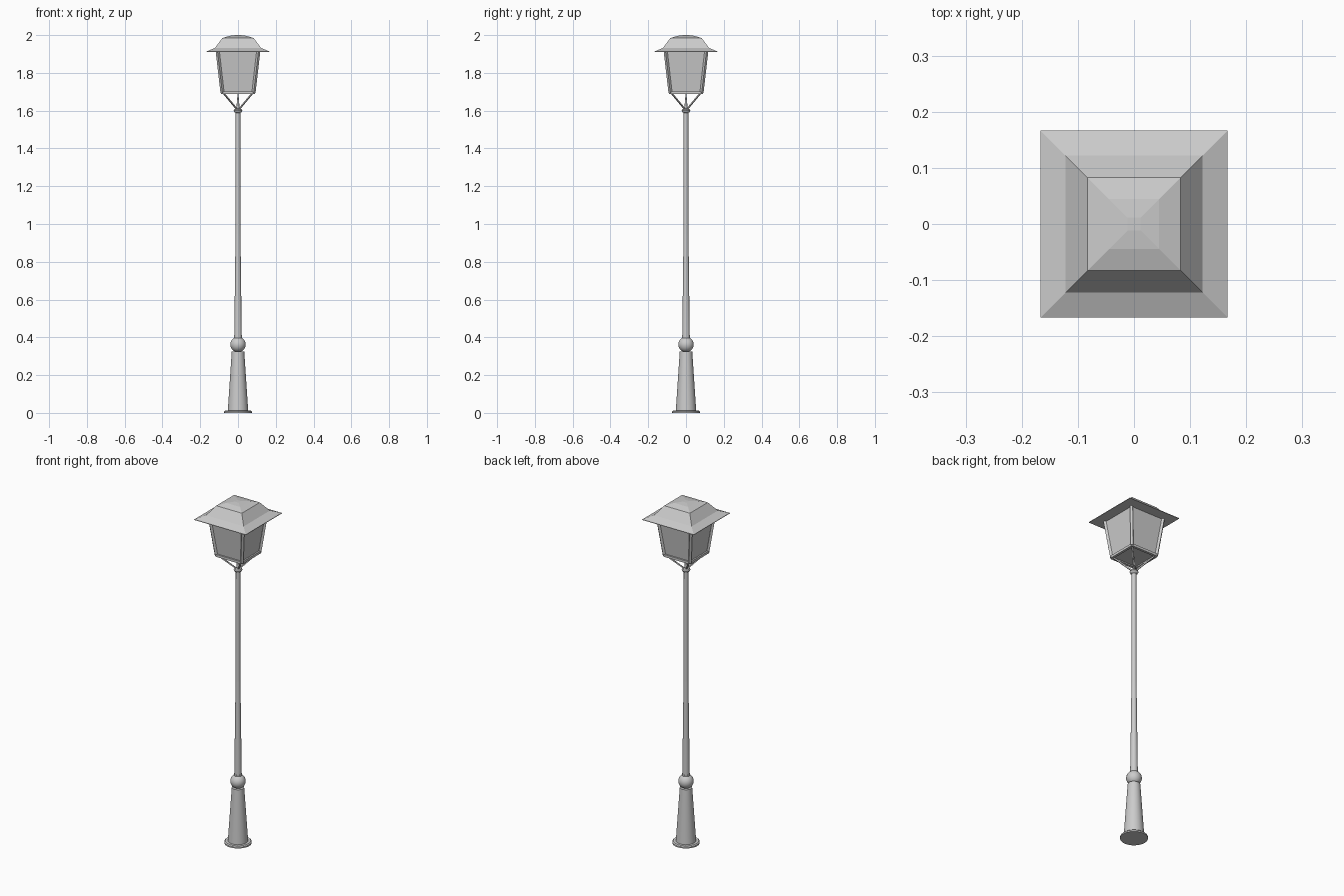
import bpy
import bmesh
from math import cos, sin, pi
from mathutils import Vector

if "Cube" in bpy.data.objects:
    bpy.data.objects.remove(bpy.data.objects["Cube"])


def make_material(name, grey):
    mat = bpy.data.materials.new(name)
    mat.use_nodes = True
    colour = (grey, grey, grey, 1)
    mat.diffuse_color = colour
    mat.node_tree.nodes["Principled BSDF"].inputs["Base Color"].default_value = colour
    return mat


metal = make_material("grey metal", 0.6)


def add_object(name, bm, smooth=True):
    bmesh.ops.recalc_face_normals(bm, faces=bm.faces)
    mesh = bpy.data.meshes.new(name)
    bm.to_mesh(mesh)
    bm.free()
    obj = bpy.data.objects.new(name, mesh)
    bpy.context.collection.objects.link(obj)
    mesh.materials.append(metal)
    if smooth:
        bpy.ops.object.select_all(action="DESELECT")
        obj.select_set(True)
        bpy.context.view_layer.objects.active = obj
        bpy.ops.object.shade_smooth_by_angle(angle=pi / 6)
    return obj


def loft(name, profile, sides, turn=0.0, stretch=1.0, smooth=True):
    """Stack closed rings of (radius, height) and cap both ends."""
    bm = bmesh.new()
    rings = []
    for r, z in profile:
        rings.append([bm.verts.new((r * stretch * cos(turn + 2 * pi * i / sides),
                                    r * stretch * sin(turn + 2 * pi * i / sides), z))
                      for i in range(sides)])
    for low, high in zip(rings, rings[1:]):
        for i in range(sides):
            j = (i + 1) % sides
            bm.faces.new((low[i], low[j], high[j], high[i]))
    bm.faces.new(rings[0])
    bm.faces.new(rings[-1])
    return add_object(name, bm, smooth)


def square_loft(name, profile, smooth=False):
    """Square rings whose radius is the half width."""
    return loft(name, profile, 4, pi / 4, 2 ** 0.5, smooth)


def bar(name, start, end, width):
    """Square bar between two points."""
    a, b = Vector(start), Vector(end)
    bm = bmesh.new()
    bmesh.ops.create_cube(bm, size=1)
    bmesh.ops.scale(bm, vec=(width, width, (b - a).length), verts=bm.verts)
    obj = add_object(name, bm, False)
    obj.location = (a + b) / 2
    obj.rotation_euler = (b - a).to_track_quat("Z", "Y").to_euler()
    return obj


# Post
loft("base_plate", [(0.073, 0), (0.073, 0.008), (0.068, 0.013)], 32)
loft("base_column", [(0.054, 0.012), (0.033, 0.325)], 32)
ball = [(0.041 * sin(pi * k / 16), 0.362 - 0.041 * cos(pi * k / 16)) for k in range(1, 16)]
loft("post_ball", ball, 32)
loft("ball_collar", [(0.022, 0.395), (0.022, 0.404)], 32)
loft("lower_post", [(0.020, 0.40), (0.013, 0.95)], 24)
loft("upper_post", [(0.013, 0.95), (0.012, 1.60)], 24)
loft("top_ring", [(0.013, 1.588), (0.020, 1.593), (0.023, 1.60), (0.020, 1.607), (0.010, 1.612)], 24)
loft("centre_spike", [(0.008, 1.61), (0.006, 1.65), (0.002, 1.69)], 12)

# Lantern body
BOTTOM, TOP = 1.695, 1.912
LOW, HIGH = 0.083, 0.108
square_loft("lantern_floor", [(LOW, BOTTOM), (LOW, BOTTOM + 0.006)])
square_loft("lantern_glass", [(LOW - 0.002, BOTTOM + 0.004), (HIGH - 0.002, TOP)])
corners = [(1, 1), (-1, 1), (-1, -1), (1, -1)]
for i, (sx, sy) in enumerate(corners):
    nx, ny = corners[(i + 1) % 4]
    bar(f"corner_frame_{i}", (sx * LOW, sy * LOW, BOTTOM),
        (sx * HIGH, sy * HIGH, TOP), 0.014)
    bar(f"bottom_frame_{i}", (sx * LOW, sy * LOW, BOTTOM),
        (nx * LOW, ny * LOW, BOTTOM), 0.014)
    bar(f"support_strut_{i}", (sx * 0.006, sy * 0.006, 1.608),
        (sx * 0.076, sy * 0.076, 1.692), 0.007)

# Roof
square_loft("roof", [(0.167, 1.910), (0.167, 1.913), (0.122, 1.932),
                     (0.083, 1.984), (0.045, 1.996), (0.012, 2.0)])
